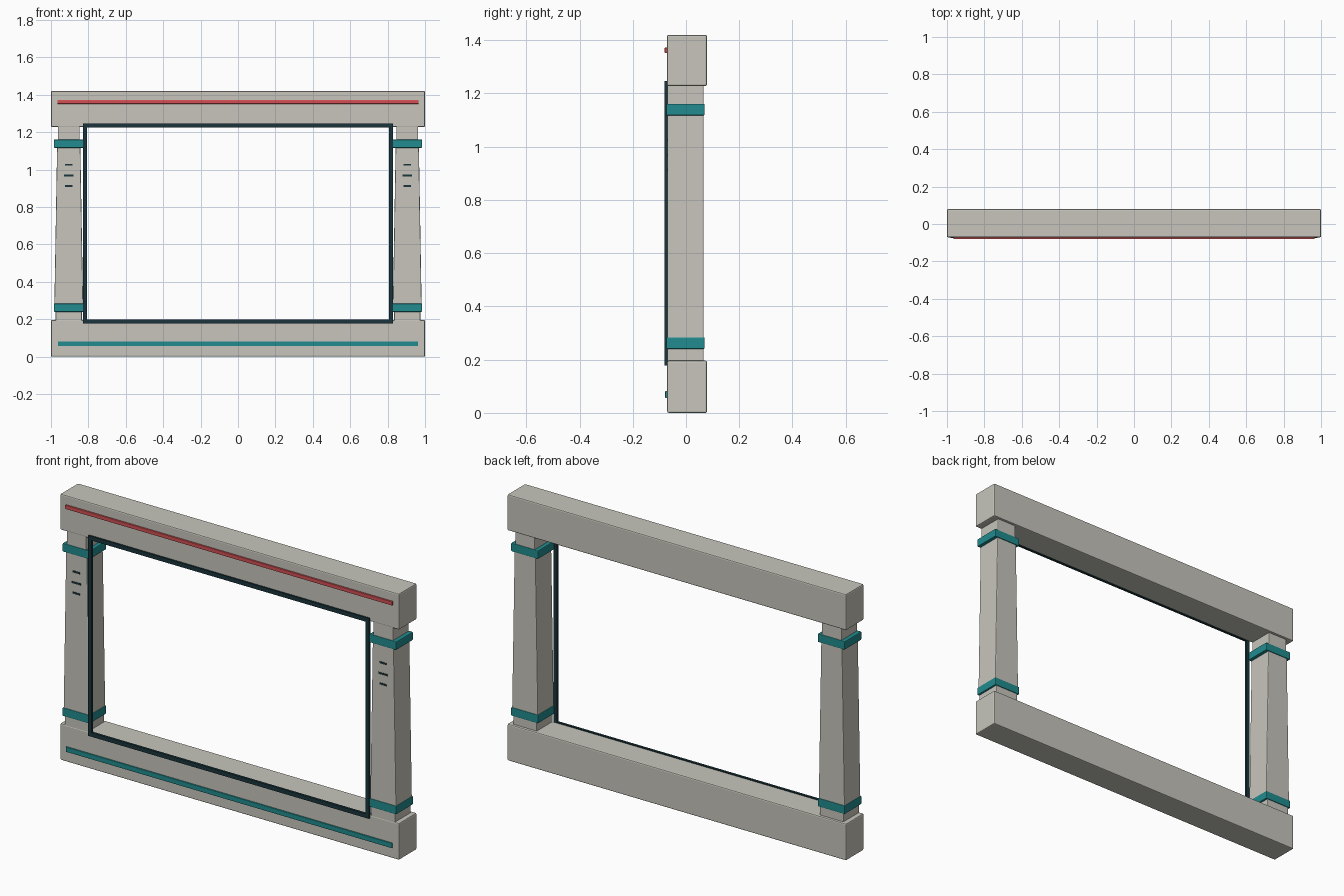
import bpy, bmesh

if "Cube" in bpy.data.objects:
    bpy.data.objects.remove(bpy.data.objects["Cube"])


def material(name, rgb):
    m = bpy.data.materials.new(name)
    m.diffuse_color = (*rgb, 1)
    m.use_nodes = True
    m.node_tree.nodes["Principled BSDF"].inputs["Base Color"].default_value = m.diffuse_color
    return m


STONE = material("warm_grey", (0.57, 0.56, 0.50))
TEAL = material("teal", (0.015, 0.26, 0.27))
RED = material("red", (0.65, 0.08, 0.09))
DARK = material("dark_trim", (0.01, 0.035, 0.045))


def finish(name, bm, mat, bevel):
    bmesh.ops.recalc_face_normals(bm, faces=bm.faces)
    me = bpy.data.meshes.new(name)
    bm.to_mesh(me)
    bm.free()
    ob = bpy.data.objects.new(name, me)
    bpy.context.collection.objects.link(ob)
    me.materials.append(mat)
    if bevel:
        mod = ob.modifiers.new("bevel", 'BEVEL')
        mod.width = bevel
        mod.segments = 2
        mod.limit_method = 'ANGLE'
    return ob


def box(name, x, y, z, mat, bevel=0.0):
    """Box given by its (min, max) range on each axis."""
    bm = bmesh.new()
    bmesh.ops.create_cube(bm, size=1)
    for v in bm.verts:
        v.co = [r[0] if c < 0 else r[1] for c, r in zip(v.co, (x, y, z))]
    return finish(name, bm, mat, bevel)


def column(name, cx, sections, y, mat, bevel):
    """Rectangular shaft lofted through (z, half width) sections."""
    bm = bmesh.new()
    rings = [[bm.verts.new((cx + sx * h, y[j], z))
              for sx, j in ((-1, 0), (1, 0), (1, 1), (-1, 1))]
             for z, h in sections]
    for a, b in zip(rings, rings[1:]):
        for i in range(4):
            k = (i + 1) % 4
            bm.faces.new((a[i], a[k], b[k], b[i]))
    bm.faces.new(rings[0])
    bm.faces.new(rings[-1])
    return finish(name, bm, mat, bevel)


# Sill and lintel beams
box("bottom_beam", (-1, 1), (-0.071, 0.079), (0, 0.196), STONE, 0.006)
box("top_beam", (-1, 1), (-0.071, 0.079), (1.228, 1.42), STONE, 0.006)

# Coloured strips along the beams
box("bottom_strip", (-0.963, 0.963), (-0.078, -0.065), (0.056, 0.082), TEAL, 0.002)
box("top_strip", (-0.965, 0.965), (-0.08, -0.065), (1.352, 1.372), RED, 0.002)

# Columns with bands and vent slits
for side, s in (("left", -1), ("right", 1)):
    cx = s * 0.905
    column(side + "_column", cx,
           [(0.18, 0.07), (0.25, 0.07), (0.26, 0.077), (1.13, 0.062),
            (1.14, 0.058), (1.24, 0.058)], (-0.07, 0.066), STONE, 0.004)
    for label, z in (("lower", 0.262), ("upper", 1.139)):
        box(f"{side}_{label}_band", (cx - 0.08, cx + 0.08), (-0.074, 0.07),
            (z - 0.022, z + 0.022), TEAL, 0.004)
    for i, (z, h) in enumerate(((0.913, 0.02), (0.968, 0.026), (1.026, 0.02))):
        box(f"{side}_slit_{i + 1}", (cx - h, cx + h), (-0.072, -0.06),
            (z - 0.005, z + 0.005), DARK)

# Dark trim around the opening
TY = (-0.08, -0.067)
for label, s in (("left", -1), ("right", 1)):
    box(label + "_trim", sorted((s * 0.808, s * 0.829)), TY, (0.178, 1.247), DARK)
for label, z in (("bottom", (0.178, 0.2)), ("top", (1.225, 1.247))):
    box(label + "_trim", (-0.808, 0.808), TY, z, DARK)
